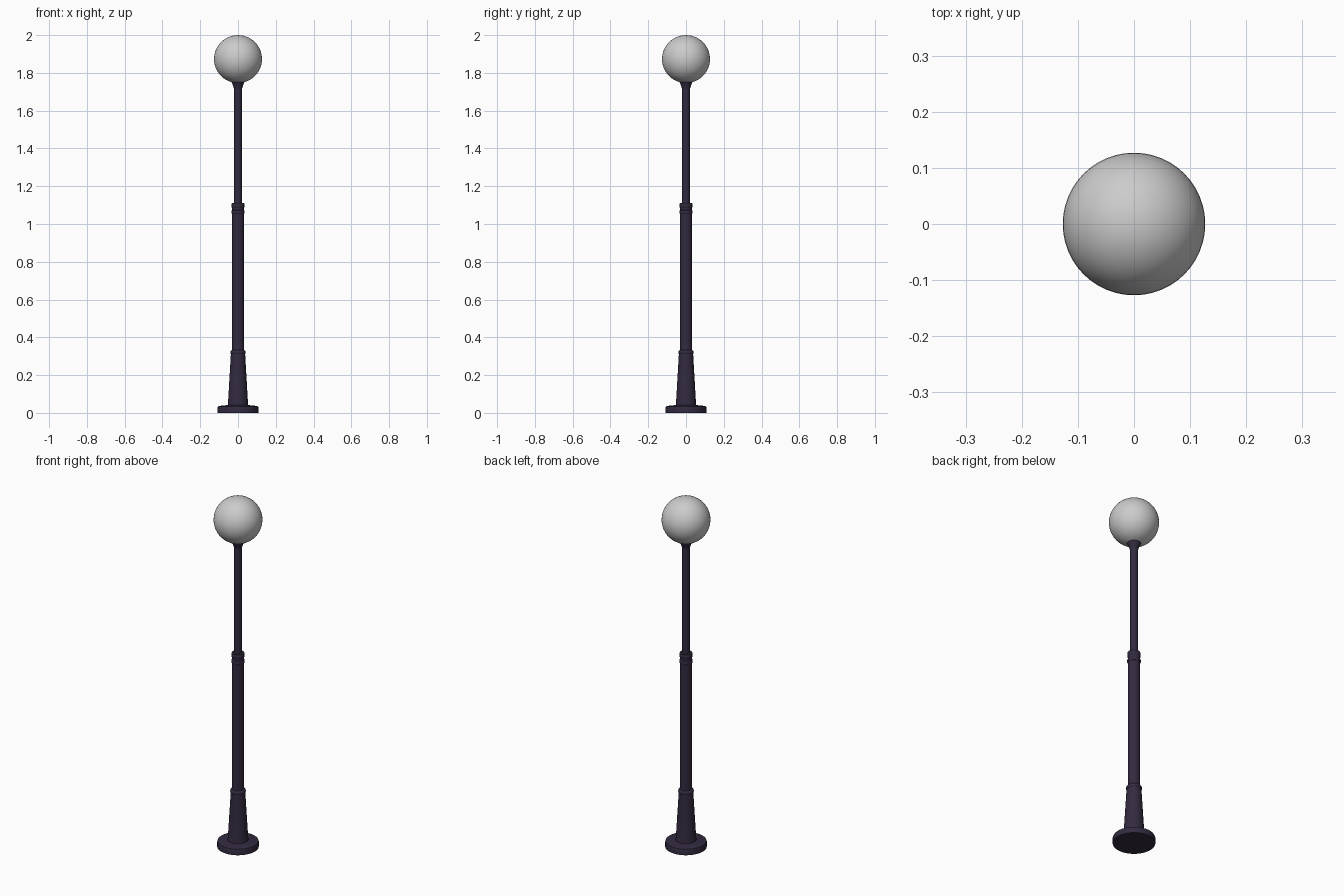
import bpy, math

if "Cube" in bpy.data.objects:
    bpy.data.objects.remove(bpy.data.objects["Cube"])

dark = bpy.data.materials.new("dark_metal")
dark.diffuse_color = (0.033, 0.023, 0.05, 1)
dark.use_nodes = True
dark.node_tree.nodes["Principled BSDF"].inputs["Base Color"].default_value = dark.diffuse_color


def lathe(name, profile, segs=48):
    """Revolve (radius, z) points around z, closing both ends."""
    verts, faces = [], []
    for r, z in profile:
        for i in range(segs):
            a = 2 * math.pi * i / segs
            verts.append((r * math.cos(a), r * math.sin(a), z))
    for k in range(len(profile) - 1):
        for i in range(segs):
            j = (i + 1) % segs
            faces.append((k * segs + i, k * segs + j, (k + 1) * segs + j, (k + 1) * segs + i))
    faces.append(tuple(reversed(range(segs))))
    faces.append(tuple(range((len(profile) - 1) * segs, len(profile) * segs)))
    me = bpy.data.meshes.new(name)
    me.from_pydata(verts, [], faces)
    me.materials.append(dark)
    ob = bpy.data.objects.new(name, me)
    bpy.context.collection.objects.link(ob)
    bpy.ops.object.select_all(action='DESELECT')
    ob.select_set(True)
    bpy.context.view_layer.objects.active = ob
    bpy.ops.object.shade_smooth_by_angle(angle=math.radians(35))
    return ob


def bead(r, z, h, bulge, n=6):
    """Half-round bulge profile for a ring, centred at height z."""
    return [(r + bulge * math.cos(t), z + h / 2 * math.sin(t))
            for t in (math.pi * (i / n - 0.5) for i in range(n + 1))]


# Foot: round plate with softened top edge
lathe("foot_plate", [(0.108, 0), (0.108, 0.028), (0.106, 0.034), (0.1, 0.037), (0.066, 0.04), (0.05, 0.042)])
# Tapered pedestal
lathe("pedestal", [(0.055, 0.035), (0.053, 0.05), (0.038, 0.31), (0.038, 0.32)])
lathe("pedestal_ring", bead(0.031, 0.32, 0.025, 0.01))

# Lower shaft with a bead and a collar at its top
lathe("lower_shaft", [(0.031, 0.3), (0.031, 1.095)])
lathe("shaft_bead", bead(0.029, 1.063, 0.022, 0.006))
lathe("shaft_collar", [(0.031, 1.085), (0.034, 1.09), (0.034, 1.108), (0.032, 1.112)])

# Upper pole and the flared cup under the globe
lathe("upper_pole", [(0.021, 1.09), (0.021, 1.74)])
lathe("globe_cup", [(0.021, 1.715), (0.024, 1.725), (0.03, 1.742), (0.035, 1.752), (0.038, 1.76)])

# Glass globe
bpy.ops.mesh.primitive_uv_sphere_add(segments=48, ring_count=24, radius=0.127, location=(0, 0, 1.873))
globe = bpy.context.object
globe.name = "globe"
bpy.ops.object.shade_smooth()
